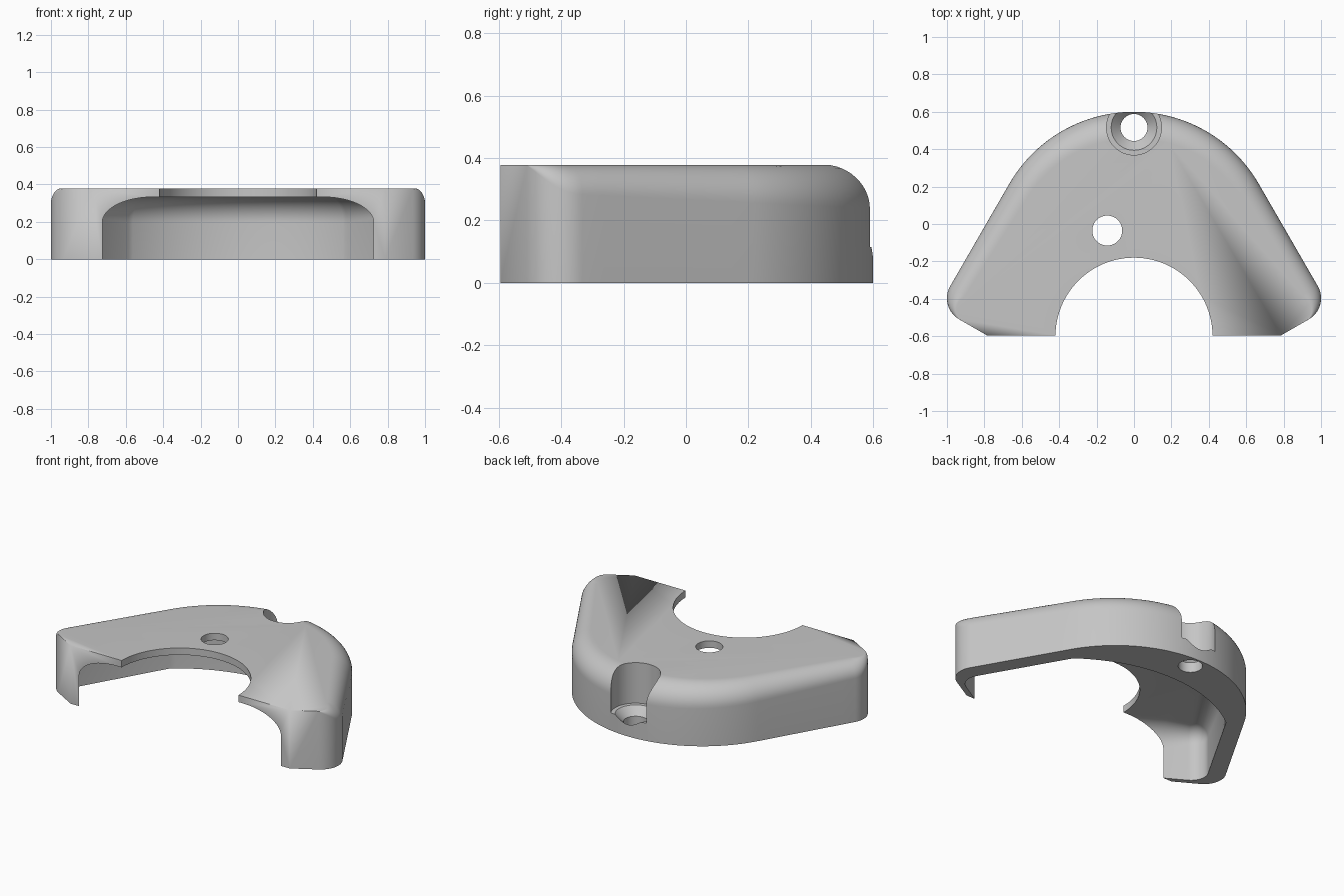
import bpy, bmesh, math
from mathutils import Vector

default = bpy.data.objects.get("Cube")
if default:
    bpy.data.objects.remove(default)

TOP, FRONT = 0.378, -0.595

grey = bpy.data.materials.new("light_grey")
grey.use_nodes = True
colour = (0.56, 0.56, 0.56, 1)
grey.diffuse_color = colour
grey.node_tree.nodes["Principled BSDF"].inputs["Base Color"].default_value = colour


def arc(cx, cy, r, a0, a1, n):
    steps = [math.radians(a0 + (a1 - a0) * i / n) for i in range(n + 1)]
    return [Vector((cx + r * math.cos(a), cy + r * math.sin(a))) for a in steps]


def mirrored(half):
    """Close a right-hand half outline (front to back, ending on x = 0)."""
    return half + [Vector((-p.x, p.y)) for p in reversed(half[:-1])]


def mitres(pts):
    """Inward offset direction at each point of a counter-clockwise outline."""
    result = []
    for i, p in enumerate(pts):
        a = (p - pts[i - 1]).normalized()
        b = (pts[(i + 1) % len(pts)] - p).normalized()
        na, nb = Vector((-a.y, a.x)), Vector((-b.y, b.x))
        result.append((na + nb) / (1 + na.dot(nb)))
    return result


def make_object(name, bm):
    bmesh.ops.recalc_face_normals(bm, faces=bm.faces)
    mesh = bpy.data.meshes.new(name)
    bm.to_mesh(mesh)
    bm.free()
    mesh.materials.append(grey)
    obj = bpy.data.objects.new(name, mesh)
    bpy.context.collection.objects.link(obj)
    return obj


def skin(bm, rings):
    """Join successive rings with quads and cap both ends."""
    n = len(rings[0])
    for low, high in zip(rings, rings[1:]):
        for i in range(n):
            j = (i + 1) % n
            bm.faces.new((low[i], low[j], high[j], high[i]))
    bm.faces.new(rings[0][::-1])
    bm.faces.new(rings[-1])


def rounded_block(name, pts, radii, z0, z1, steps=12):
    """Prism whose top edge is rounded by a radius given per outline point."""
    bm = bmesh.new()
    inward = mitres(pts)
    rings = [[bm.verts.new((p.x, p.y, z0)) for p in pts]]
    for k in range(steps + 1):
        a = math.pi / 2 * k / steps
        ring = []
        for p, m, r in zip(pts, inward, radii):
            q = p + m * r * (1 - math.cos(a))
            ring.append(bm.verts.new((q.x, q.y, z1 - r * (1 - math.sin(a)))))
        rings.append(ring)
    skin(bm, rings)
    bmesh.ops.remove_doubles(bm, verts=bm.verts, dist=1e-5)
    return make_object(name, bm)


def turned(name, x, y, profile, n=64):
    """Solid of revolution from (radius, z) pairs, bottom to top."""
    bm = bmesh.new()
    skin(bm, [[bm.verts.new((p.x, p.y, z)) for p in arc(x, y, r, 0, 360, n)[:-1]]
              for r, z in profile])
    return make_object(name, bm)


def edge_radius(p):
    """Top rounding grows from nothing at the front chamfer to the nose."""
    if p.y < -0.515:
        return 0.0
    if p.y < -0.33:
        return 0.095 * math.sin(math.pi / 2 * min(1, (p.y + 0.51) / 0.18))
    return 0.095 + 0.045 * (p.y + 0.33) / 0.93


def hollow_radius(p):
    """Ceiling rounding of the hollow, tighter in the front corners."""
    return 0.09 if 0.75 < abs(p.x) and p.y < -0.3 else 0.135


# Outer body: chamfered feet, round shoulders, straight flanks, wide nose
shoulder = arc(0.87, -0.397, 0.13, -60, 30, 16)
nose = arc(0, -0.17, 0.77, 30, 90, 32)
flank = [shoulder[-1].lerp(nose[0], t / 8) for t in range(1, 8)]
outline = mirrored([Vector((0.787, FRONT))] + shoulder + flank + nose)
cover = rounded_block("cover", outline, [edge_radius(p) for p in outline], 0, TOP)

# Hollow underside, open to the front
half_width, apex, back_r = 0.588, 0.34, 0.976
half_angle = math.degrees(math.asin(half_width / back_r))
back = arc(0, apex - back_r, back_r, 90 - half_angle, 90, 20)
corner = arc(0.804, -0.433, 0.1, -60, 30, 10)
chamfer = [Vector((0.37, -0.8)), Vector((0.72, -0.598))]
hollow_outline = mirrored(chamfer + corner + back)
hollow = rounded_block("hollow_cutter", hollow_outline,
                       [hollow_radius(p) for p in hollow_outline], -0.1, 0.333)

# Round openings
cutters = [
    hollow,
    turned("front_opening_cutter", 0, -0.6, [(0.42, 0.25), (0.42, 0.5)], 96),
    turned("small_hole_cutter", -0.143, -0.035, [(0.08, 0.2), (0.08, 0.5)]),
    turned("screw_hole_cutter", 0, 0.516,
           [(0.072, -0.1), (0.072, 0.065), (0.122, 0.115), (0.147, 0.115), (0.147, 0.5)]),
]
for cutter in cutters:
    cutter.hide_render = True
    cut = cover.modifiers.new(cutter.name, "BOOLEAN")
    cut.operation = "DIFFERENCE"
    cut.solver = "EXACT"
    cut.object = cutter

# Bake the cuts, drop the cutters and shade
bpy.ops.object.select_all(action="DESELECT")
bpy.context.view_layer.objects.active = cover
cover.select_set(True)
for modifier in list(cover.modifiers):
    bpy.ops.object.modifier_apply(modifier=modifier.name)
for cutter in cutters:
    bpy.data.objects.remove(cutter)
bpy.ops.object.shade_smooth_by_angle(angle=math.radians(30))
